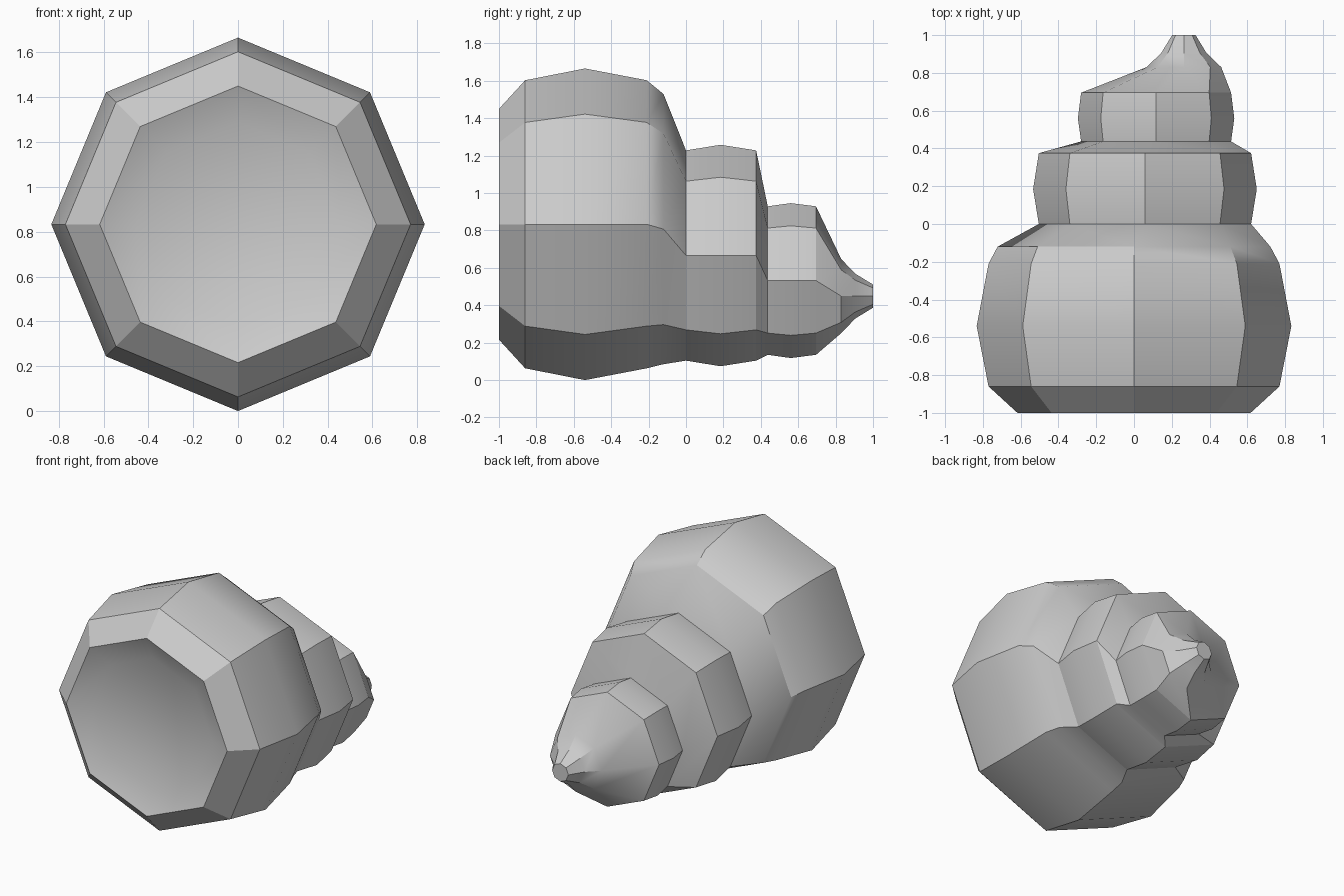
import bpy
import bmesh
from math import cos, sin, pi, radians

cube = bpy.data.objects.get("Cube")
if cube:
    bpy.data.objects.remove(cube, do_unlink=True)

SIDES = 8

grey = bpy.data.materials.new("plain grey")
grey.use_nodes = True
grey.diffuse_color = (0.6, 0.6, 0.6, 1)
grey.node_tree.nodes["Principled BSDF"].inputs["Base Color"].default_value = (0.6, 0.6, 0.6, 1)


def loft(name, rings, smooth_bands=(), cap_start=False, cap_end=False):
    """Skin octagonal rings (y, radius, centre x, centre z) along y."""
    bm = bmesh.new()
    loops = []
    for y, r, cx, cz in rings:
        angles = [2 * pi * i / SIDES for i in range(SIDES)]
        loops.append([bm.verts.new((cx + r * cos(t), y, cz + r * sin(t))) for t in angles])
    for band, (a, b) in enumerate(zip(loops, loops[1:])):
        for i in range(SIDES):
            j = (i + 1) % SIDES
            face = bm.faces.new((a[i], b[i], b[j], a[j]))
            face.smooth = band in smooth_bands
    if cap_start:
        bm.faces.new(loops[0])
    if cap_end:
        bm.faces.new(loops[-1][::-1])
    mesh = bpy.data.meshes.new(name)
    bm.to_mesh(mesh)
    bm.free()
    mesh.set_sharp_from_angle(angle=radians(30))
    mesh.materials.append(grey)
    obj = bpy.data.objects.new(name, mesh)
    bpy.context.collection.objects.link(obj)
    return obj


# Large body with a shallow recess in its front
C = 0.833
loft("body", [
    (-0.93, 0.455, 0, C),
    (-1.0, 0.617, 0, C),
    (-0.86, 0.77, 0, C),
    (-0.54, 0.833, 0, C),
    (-0.21, 0.77, 0, C),
    (-0.12, 0.722, 0, 0.807),
    (0, 0.562, 0.058, 0.666),
], smooth_bands=(2, 3, 5), cap_start=True)

# Middle tier, shifted sideways and down
loft("middle_tier", [
    (0, 0.562, 0.058, 0.666),
    (0.185, 0.592, 0.058, 0.666),
    (0.375, 0.562, 0.058, 0.666),
])

# Upper tier with the ledge that joins it to the middle one
loft("upper_tier", [
    (0.375, 0.562, 0.058, 0.666),
    (0.437, 0.397, 0.117, 0.532),
    (0.56, 0.414, 0.117, 0.532),
    (0.695, 0.397, 0.117, 0.532),
])

# Tapering tip with a small flat end
loft("tip", [
    (0.695, 0.397, 0.117, 0.532),
    (0.83, 0.198, 0.264, 0.449),
    (0.905, 0.12, 0.264, 0.449),
    (1.0, 0.062, 0.264, 0.449),
], cap_end=True)
